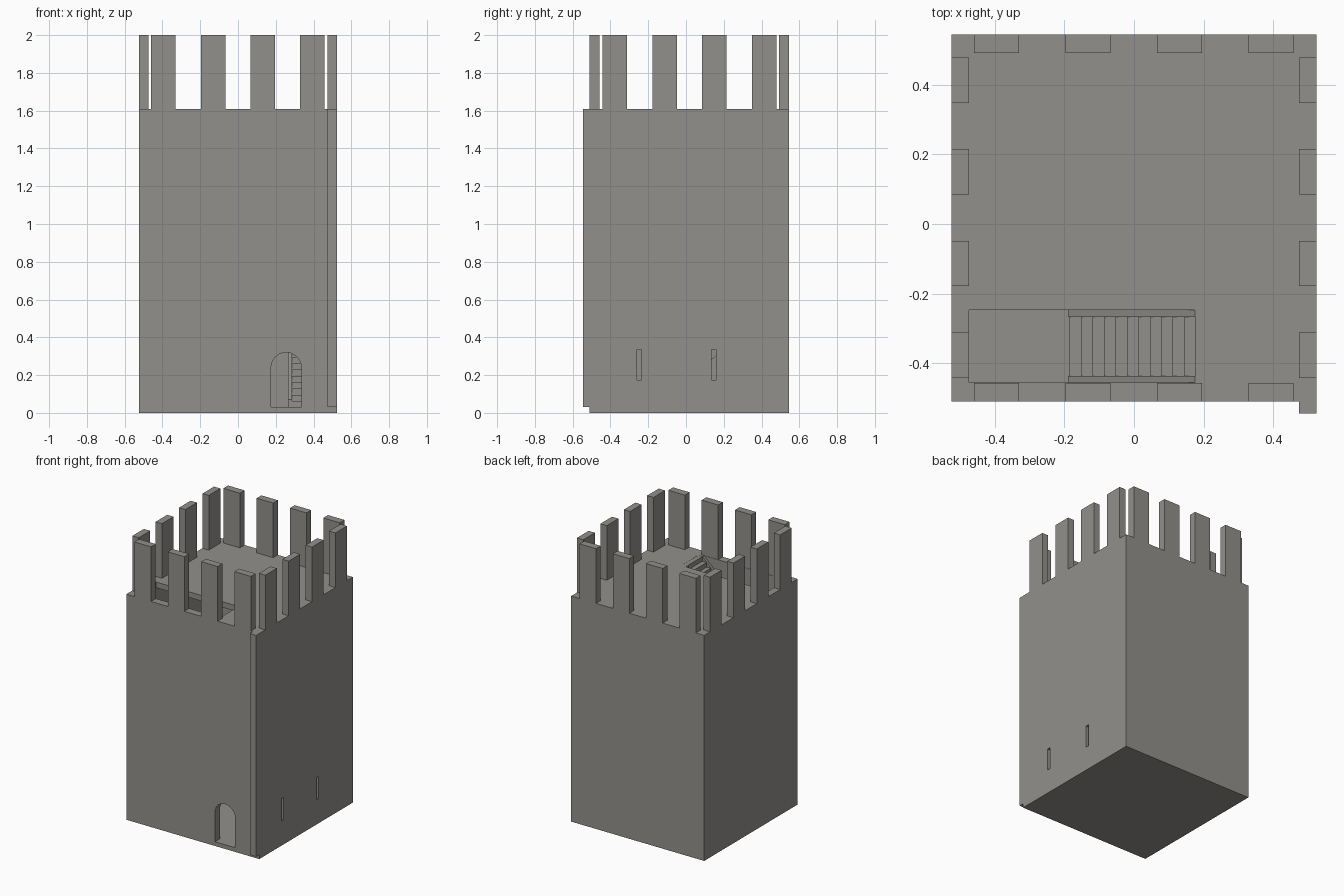
import bpy, bmesh, math
from mathutils import Matrix, Vector

if "Cube" in bpy.data.objects:
    bpy.data.objects.remove(bpy.data.objects["Cube"])

stone = bpy.data.materials.new("stone")
stone.diffuse_color = (0.29, 0.28, 0.26, 1)
stone.use_nodes = True
stone.node_tree.nodes["Principled BSDF"].inputs["Base Color"].default_value = stone.diffuse_color

CY = 0.0175                             # centre of the room in y
R = 0.475                               # half width of the room
LEVELS = [0.03, 0.43, 0.82, 1.215, 1.61]
TOP = 2.0


def finish(name, bm, matrix=Matrix()):
    bm.transform(matrix)
    bmesh.ops.recalc_face_normals(bm, faces=bm.faces)
    me = bpy.data.meshes.new(name)
    bm.to_mesh(me)
    bm.free()
    ob = bpy.data.objects.new(name, me)
    bpy.context.collection.objects.link(ob)
    me.materials.append(stone)
    return ob


def box(name, x0, x1, y0, y1, z0, z1):
    bm = bmesh.new()
    bmesh.ops.create_cube(bm, size=1)
    m = Matrix.Translation(((x0 + x1) / 2, (y0 + y1) / 2, (z0 + z1) / 2))
    return finish(name, bm, m @ Matrix.Diagonal((x1 - x0, y1 - y0, z1 - z0, 1)))


def prism(name, points, direction, matrix=Matrix()):
    bm = bmesh.new()
    face = bm.faces.new([bm.verts.new(p) for p in points])
    res = bmesh.ops.extrude_face_region(bm, geom=[face])
    verts = [g for g in res["geom"] if isinstance(g, bmesh.types.BMVert)]
    bmesh.ops.translate(bm, verts=verts, vec=Vector(direction))
    return finish(name, bm, matrix)


def cut(target, cutter):
    mod = target.modifiers.new("cut", 'BOOLEAN')
    mod.operation = 'DIFFERENCE'
    mod.solver = 'EXACT'
    mod.object = cutter
    bpy.context.view_layer.objects.active = target
    bpy.ops.object.modifier_apply(modifier=mod.name)
    bpy.data.objects.remove(cutter)


# base slab
box("base_slab", -0.525, 0.525, -0.51, 0.545, 0, 0.03)

# front wall with arched doorway
arch = [(0.255 + 0.08 * math.cos(a), -0.51, 0.24 + 0.08 * math.sin(a))
        for a in [math.pi * i / 12 for i in range(13)]]
outline = ([(0.475, -0.51, 1.61), (0.475, -0.51, 0.03), (0.335, -0.51, 0.03)] + arch +
           [(0.175, -0.51, 0.03), (-0.525, -0.51, 0.03), (-0.525, -0.51, 1.61)])
prism("front_wall", outline, (0, 0.055, 0))

# other walls; the right one projects past the front
box("back_wall", -0.525, 0.475, 0.4925, 0.545, 0.03, 1.61)
box("left_wall", -0.525, -0.475, -0.455, 0.4925, 0.03, 1.61)
right = box("right_wall", 0.475, 0.525, -0.545, 0.545, 0.03, 1.61)

# narrow window slits
for y in (-0.248, 0.147):
    cut(right, box("slit_cutter", 0.4, 0.6, y - 0.0125, y + 0.0125, 0.175, 0.335))

# battlements
for i in range(4):
    x = -0.395 + i * 0.263
    y = -0.377 + i * 0.2635
    box("front_merlon", x - 0.065, x + 0.065, -0.51, -0.457, 1.61, TOP)
    box("back_merlon", x - 0.065, x + 0.065, 0.492, 0.545, 1.61, TOP)
    box("left_merlon", -0.525, -0.475, y - 0.065, y + 0.065, 1.61, TOP)
    box("right_merlon", 0.475, 0.525, y - 0.065, y + 0.065, 1.61, TOP)

# floors with stair openings, and stairs winding around the walls
U0, U1, V = -0.185, 0.21, -0.265
STEPS = 12
for k in range(4):
    z0, z1 = LEVELS[k], LEVELS[k + 1]
    turn = Matrix.Translation((0, CY, 0)) @ Matrix.Rotation(math.radians(90 * (k + 1)), 4, 'Z')

    # floor slab: L shape leaving the stairwell open
    ell = [(-R, V), (U1, V), (U1, -R), (R, -R), (R, R), (-R, R)]
    prism("floor_slab", [(u, v, z1 - 0.04) for u, v in ell], (0, 0, 0.04), turn)

    # flight of steps with a sloping underside
    run, rise = (U1 - U0) / STEPS, (z1 - z0) / STEPS
    pts = [(U0, z0)]
    for i in range(STEPS):
        pts += [(U0 + i * run, z0 + (i + 1) * rise - 0.001),
                (U0 + (i + 1) * run, z0 + (i + 1) * rise - 0.001)]
    pts += [(U1, z1 - 0.05), (U0 + run, z0)]
    prism("stair_steps", [(u, -0.455, z) for u, z in pts], (0, 0.17, 0),
          turn)

    # sloping side boards
    side = [(U0 - 0.005, z0), (U0 - 0.005, z0 + 0.04), (U1 - 0.035, z1),
            (U1, z1), (U1, z1 - 0.06), (U0 + 0.045, z0)]
    for v in (-0.475, -0.285):
        prism("stair_side", [(u, v, z) for u, z in side], (0, 0.02, 0), turn)
